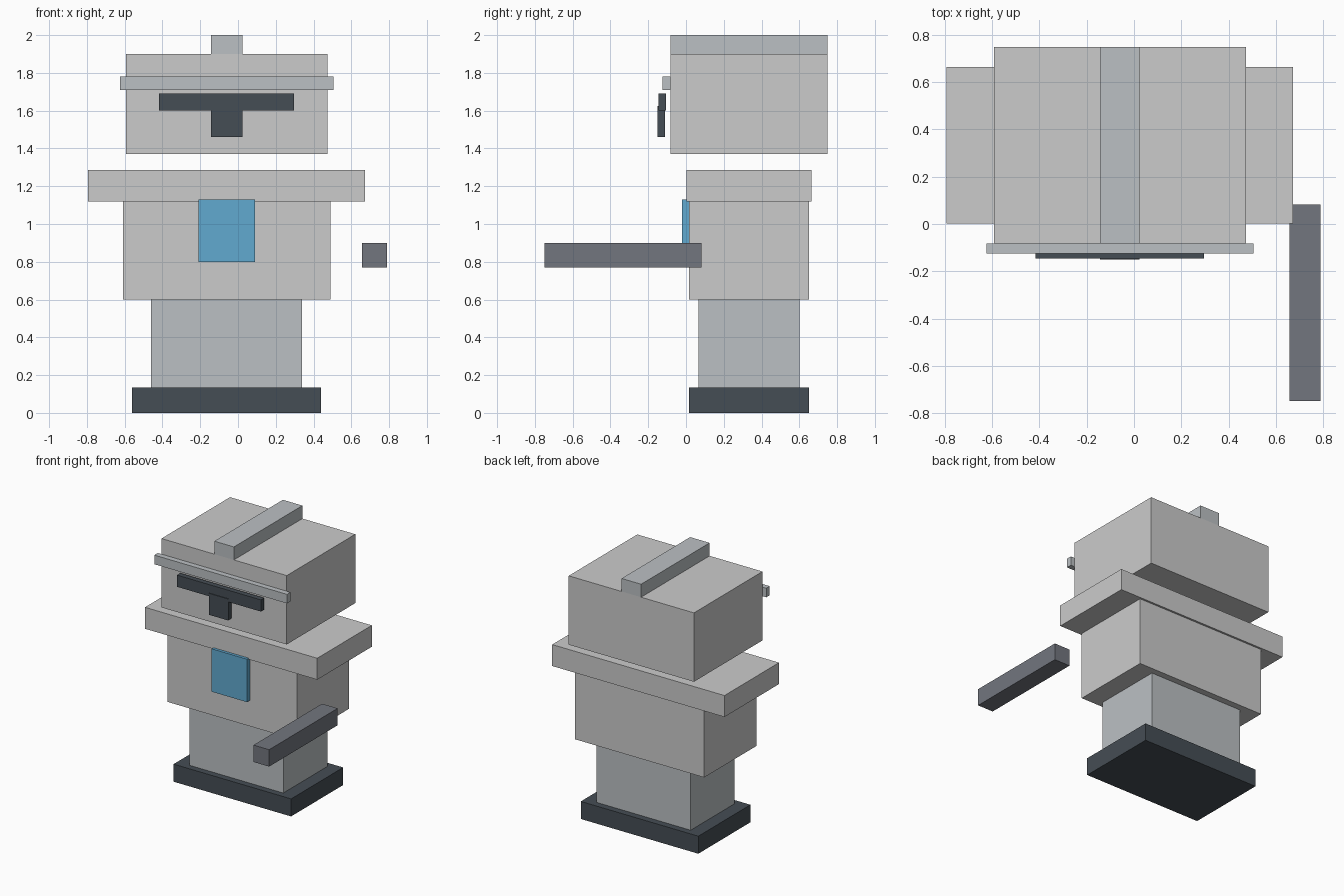
import bpy
import bmesh
from mathutils import Vector

if "Cube" in bpy.data.objects:
    bpy.data.objects.remove(bpy.data.objects["Cube"])


def material(name, rgb):
    mat = bpy.data.materials.new(name)
    mat.diffuse_color = (*rgb, 1.0)
    mat.use_nodes = True
    mat.node_tree.nodes["Principled BSDF"].inputs["Base Color"].default_value = mat.diffuse_color
    return mat


DARK = material("dark_metal", (0.06, 0.075, 0.09))
STEEL = material("steel", (0.17, 0.18, 0.21))
LIGHT = material("light_metal", (0.50, 0.53, 0.55))
BLUE = material("blue_panel", (0.12, 0.40, 0.63))


def box(name, x, y, z, mat=None):
    """Flat-faced box from (min, max) ranges on each axis."""
    bm = bmesh.new()
    bmesh.ops.create_cube(bm, size=1.0)
    size = Vector([r[1] - r[0] for r in (x, y, z)])
    bmesh.ops.scale(bm, vec=size, verts=bm.verts)
    mesh = bpy.data.meshes.new(name)
    bm.to_mesh(mesh)
    bm.free()
    obj = bpy.data.objects.new(name, mesh)
    obj.location = [(r[0] + r[1]) / 2 for r in (x, y, z)]
    if mat:
        mesh.materials.append(mat)
    bpy.context.collection.objects.link(obj)
    return obj


CX = -0.06  # the body sits left of centre, balancing the side arm


def body_box(name, half_width, y, z, mat=None):
    """Box centred on the body's own mid-plane."""
    return box(name, (CX - half_width, CX + half_width), y, z, mat)


# Feet and legs
body_box("foot_base", 0.50, (0.017, 0.65), (0.0, 0.135), DARK)
body_box("legs", 0.40, (0.065, 0.60), (0.135, 0.60), LIGHT)

# Torso, shoulders and chest panel
body_box("torso", 0.55, (0.017, 0.65), (0.60, 1.12))
body_box("shoulders", 0.733, (0.002, 0.665), (1.12, 1.285))
body_box("chest_panel", 0.15, (-0.02, 0.017), (0.80, 1.13), BLUE)

# Floating head with crest
body_box("head", 0.533, (-0.083, 0.75), (1.37, 1.90))
body_box("head_crest", 0.083, (-0.083, 0.75), (1.90, 2.0), LIGHT)

# Face: brow and T-shaped visor
body_box("brow", 0.565, (-0.125, -0.083), (1.71, 1.78), LIGHT)
body_box("visor_bar", 0.357, (-0.146, -0.106), (1.60, 1.69), DARK)
body_box("visor_stem", 0.083, (-0.151, -0.111), (1.46, 1.625), DARK)

# Forward-pointing arm at the side
box("arm_barrel", (0.657, 0.79), (-0.75, 0.083), (0.77, 0.90), STEEL)
